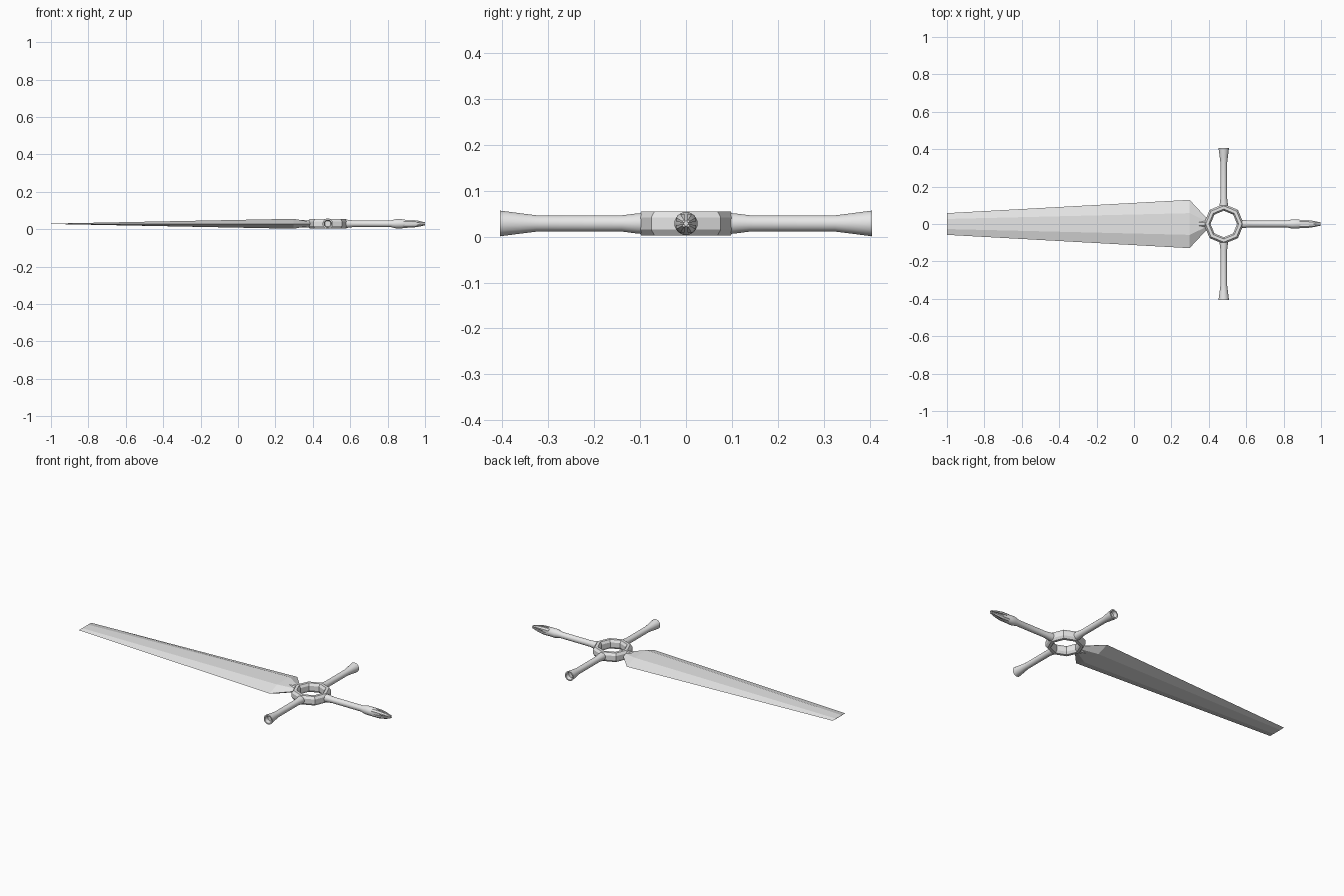
import bpy, bmesh, math
from mathutils import Matrix, Vector

if "Cube" in bpy.data.objects:
    bpy.data.objects.remove(bpy.data.objects["Cube"])

ZC = 0.0287  # height of the sword's mid plane
steel = bpy.data.materials.new("plain grey")
steel.diffuse_color = (0.8, 0.8, 0.8, 1)
steel.use_nodes = True
steel.node_tree.nodes["Principled BSDF"].inputs["Base Color"].default_value = steel.diffuse_color


def finish(name, bm, smooth=False):
    bmesh.ops.recalc_face_normals(bm, faces=bm.faces)
    me = bpy.data.meshes.new(name)
    bm.to_mesh(me)
    bm.free()
    me.materials.append(steel)
    ob = bpy.data.objects.new(name, me)
    bpy.context.collection.objects.link(ob)
    if smooth:
        bpy.ops.object.select_all(action='DESELECT')
        ob.select_set(True)
        bpy.context.view_layer.objects.active = ob
        bpy.ops.object.shade_smooth_by_angle(angle=math.radians(35))
    return ob


def loft(bm, rings, closed=False):
    """Skin a list of equal-length point loops."""
    vs = [[bm.verts.new(p) for p in r] for r in rings]
    n = len(vs[0])
    pairs = list(zip(vs, vs[1:])) + ([(vs[-1], vs[0])] if closed else [])
    for a, b in pairs:
        for i in range(n):
            bm.faces.new((a[i], a[(i + 1) % n], b[(i + 1) % n], b[i]))
    if not closed:
        bm.faces.new(vs[0])
        bm.faces.new(vs[-1])


def lathe(name, profile, sides=12, angle=0.0, origin=(0, 0, ZC), smooth=True):
    """Turn (distance, radius) pairs round the x axis, then swing about z."""
    m = Matrix.Translation(origin) @ Matrix.Rotation(angle, 4, 'Z')
    rings = []
    for x, r in profile:
        rings.append([m @ Vector((x, r * math.cos(a), r * math.sin(a)))
                      for a in [2 * math.pi * (i + 0.5) / sides for i in range(sides)]])
    bm = bmesh.new()
    loft(bm, rings)
    return finish(name, bm, smooth)


# blade: flat-centred bevelled section, thinning to the square end
def blade_section(x, w, flat, h):
    pts = [(w, 0), (flat, h), (-flat, h), (-w, 0), (-flat, -h), (flat, -h)]
    return [(x, y, ZC + z) for y, z in pts]


bm = bmesh.new()
loft(bm, [blade_section(-1.0, 0.058, 0.027, 0.001),
          blade_section(0.297, 0.129, 0.058, 0.0265),
          blade_section(0.39, 0.03, 0.014, 0.010)])
finish("blade", bm)

# tang joining blade and ring
lathe("tang", [(0.28, 0.019), (0.36, 0.021), (0.405, 0.023)], 8, smooth=False)

# octagonal ring guard
CX = 0.48
section = [(0.071, 0.013), (0.080, 0.0265), (0.097, 0.0265), (0.107, 0.013),
           (0.107, -0.013), (0.097, -0.0265), (0.080, -0.0265), (0.071, -0.013)]
bm = bmesh.new()
loft(bm, [[(CX + r * math.cos(k * math.pi / 4), r * math.sin(k * math.pi / 4), ZC + z)
           for r, z in section] for k in range(8)], closed=True)
finish("ring_guard", bm)

# cross arms with flared, hollow ends
arm = [(0.09, 0.023), (0.105, 0.0225), (0.14, 0.018), (0.325, 0.018), (0.36, 0.0225),
       (0.405, 0.0285), (0.405, 0.021), (0.385, 0.016)]
for side, label in ((1, "left"), (-1, "right")):
    lathe("cross_arm_" + label, arm, 16, side * math.pi / 2, (CX, 0, ZC))

# grip with swollen collar
lathe("grip", [(0.57, 0.023), (0.585, 0.0225), (0.62, 0.018), (0.815, 0.018),
               (0.845, 0.0255), (0.875, 0.0255), (0.905, 0.020), (0.935, 0.014),
               (0.975, 0.006)], 12)

# four claws closing round the pommel tip, gaps forming a cross
bm = bmesh.new()
for sy in (1, -1):
    for sz in (1, -1):
        loft(bm, [[(x, sy * y, ZC + sz * z) for y, z in
                   ((g, g), (r, g), (r, 0.6 * r), (0.6 * r, r), (g, r))]
                  for x, r, g in ((0.885, 0.0215, 0.004), (0.93, 0.021, 0.004),
                                  (0.965, 0.016, 0.003), (1.0, 0.008, 0.002))])
finish("pommel_claws", bm)
